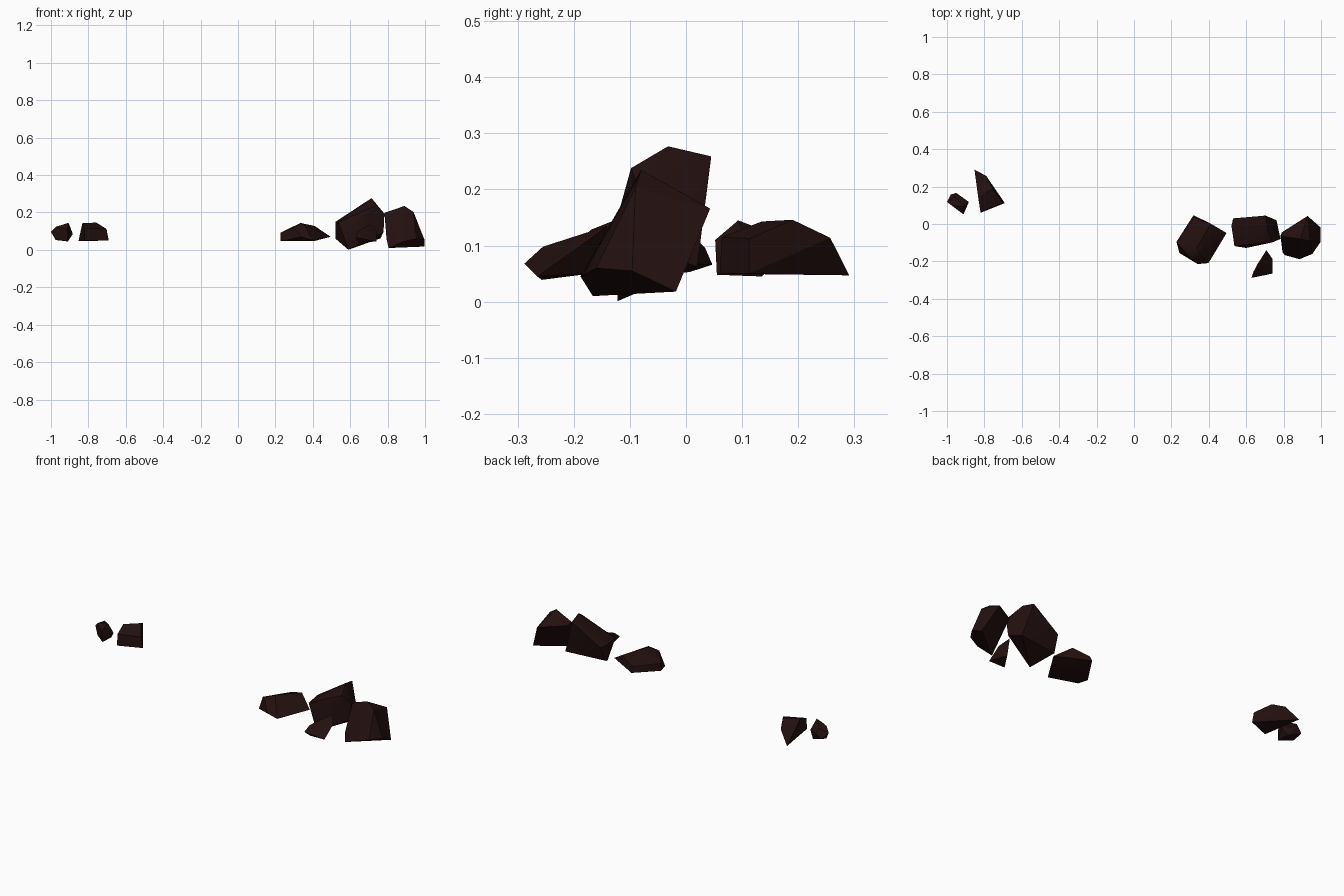
import bpy, bmesh, math

# One dark stone colour for every rock
stone = bpy.data.materials.new("dark_red_brown_stone")
stone.diffuse_color = (0.017, 0.005, 0.005, 1.0)


def rock(name, corners):
    """Faceted boulder: the convex hull of a few corner points."""
    bm = bmesh.new()
    for c in corners:
        bm.verts.new(c)
    hull = bmesh.ops.convex_hull(bm, input=bm.verts[:])
    loose = {g for g in hull["geom_interior"] + hull["geom_unused"]
             if isinstance(g, bmesh.types.BMVert)}
    bmesh.ops.delete(bm, geom=list(loose), context="VERTS")
    # merge nearly coplanar triangles into larger facets
    bmesh.ops.dissolve_limit(bm, angle_limit=math.radians(4),
                             verts=bm.verts[:], edges=bm.edges[:])
    bmesh.ops.recalc_face_normals(bm, faces=bm.faces[:])
    mesh = bpy.data.meshes.new(name)
    bm.to_mesh(mesh)
    bm.free()
    # soft shading over shallow angles, crisp edges elsewhere
    mesh.shade_smooth()
    mesh.set_sharp_from_angle(angle=math.radians(30))
    mesh.materials.append(stone)
    obj = bpy.data.objects.new(name, mesh)
    bpy.context.collection.objects.link(obj)
    return obj


# Small pair on the left
rock("left_pebble", [
    (-1.0, .118, .096), (-.98, .158, .07), (-.95, .166, .10),
    (-.906, .093, .145), (-.883, .118, .085), (-.91, .055, .048),
    (-.912, .052, .11), (-.975, .102, .053), (-.975, .10, .123),
    (-.91, .135, .045), (-.96, .145, .125)])
rock("left_wedge_rock", [
    (-.853, .291, .047), (-.79, .257, .114), (-.832, .135, .143),
    (-.757, .19, .146), (-.703, .112, .112), (-.691, .112, .05),
    (-.82, .06, .05), (-.82, .064, .115)])

# Flat slab in the middle
rock("flat_rock", [
    (.227, -.096, .048), (.227, -.096, .092), (.318, .047, .066),
    (.322, .034, .096), (.495, -.048, .07), (.398, -.209, .052),
    (.34, -.214, .07), (.243, -.155, .05), (.334, -.13, .144),
    (.41, .002, .128), (.295, -.175, .118), (.36, -.17, .128),
    (.41, -.04, .048), (.32, .007, .053)])

# Tall leaning boulder
rock("leaning_boulder", [
    (.53, .03, .15), (.521, -.01, .06), (.521, -.01, .15),
    (.714, -.032, .277), (.703, .045, .259), (.762, .02, .062),
    (.74, -.098, .238), (.783, -.08, .193), (.778, -.07, .096),
    (.57, -.09, .177), (.59, -.122, .001), (.537, -.118, .148),
    (.60, -.128, .13)])

# Blocky boulder on the right
rock("right_boulder", [
    (.89, -.08, .235), (.783, -.064, .198), (.928, .043, .166),
    (.938, -.09, .203), (.997, -.018, .018), (.997, -.096, .055),
    (.954, -.16, .06), (.885, -.188, .045), (.805, -.166, .01),
    (.794, -.15, .06), (.79, -.045, .18)])

# Small wedge in front
rock("front_pebble", [
    (.628, -.288, .068), (.639, -.255, .098), (.66, -.215, .111),
    (.708, -.14, .135), (.741, -.187, .10), (.741, -.265, .045),
    (.645, -.257, .039), (.70, -.17, .05)])
